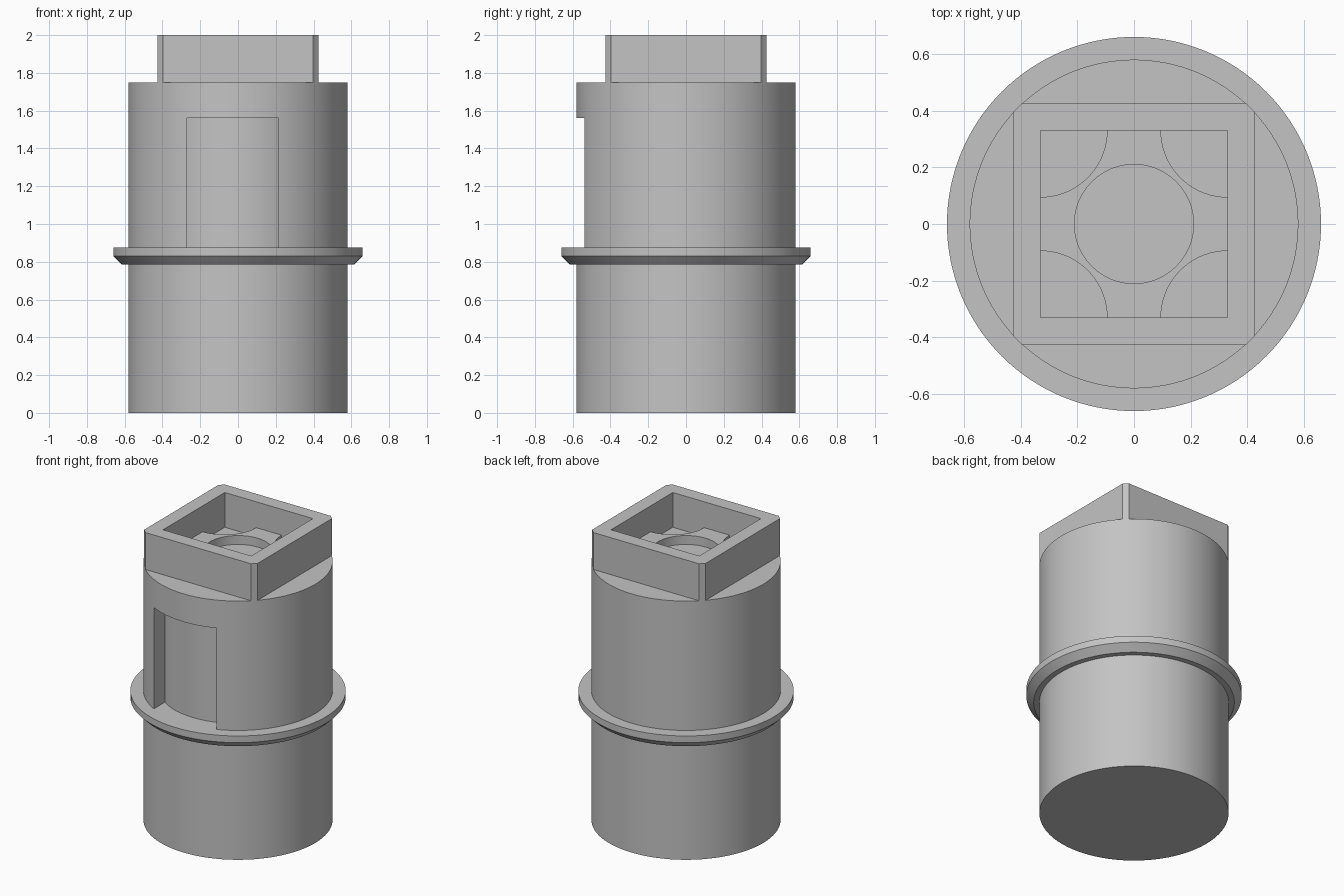
import bpy, bmesh, math

SEGMENTS = 128
cube = bpy.data.objects.get("Cube")
if cube:
    bpy.data.objects.remove(cube, do_unlink=True)

grey = bpy.data.materials.new("plain grey")
grey.use_nodes = True
colour = (0.55, 0.55, 0.55, 1)
grey.diffuse_color = colour
grey.node_tree.nodes["Principled BSDF"].inputs["Base Color"].default_value = colour


def loft(name, rings):
    """Solid skinned through equal-length rings of points, capped at both ends."""
    bm = bmesh.new()
    loops = [[bm.verts.new(p) for p in ring] for ring in rings]
    for low, high in zip(loops, loops[1:]):
        for i in range(len(low)):
            j = (i + 1) % len(low)
            bm.faces.new((low[i], low[j], high[j], high[i]))
    bm.faces.new(loops[0][::-1])
    bm.faces.new(loops[-1])
    mesh = bpy.data.meshes.new(name)
    bm.to_mesh(mesh)
    bm.free()
    mesh.materials.append(grey)
    obj = bpy.data.objects.new(name, mesh)
    bpy.context.collection.objects.link(obj)
    return obj


def turned(name, profile, x=0, y=0):
    angles = [math.tau * i / SEGMENTS for i in range(SEGMENTS)]
    return loft(name, [[(x + r * math.cos(a), y + r * math.sin(a), z) for a in angles]
                       for r, z in profile])


def prism(name, outline, bottom, top):
    return loft(name, [[(x, y, z) for x, y in outline] for z in (bottom, top)])


def box(name, x0, x1, y0, y1, bottom, top):
    return prism(name, [(x0, y0), (x1, y0), (x1, y1), (x0, y1)], bottom, top)


def cut(obj, cutter):
    """Subtract the cutter, then discard it."""
    cutter.hide_render = True
    mod = obj.modifiers.new("cut", "BOOLEAN")
    mod.operation = "DIFFERENCE"
    mod.solver = "EXACT"
    mod.object = cutter
    bpy.context.view_layer.objects.active = obj
    bpy.ops.object.modifier_apply(modifier=mod.name)
    bpy.data.objects.remove(cutter, do_unlink=True)


# Round body with a recessed window following an inner cylinder
body = turned("body", [(0.58, 0), (0.58, 1.75)])
window = box("window_cutter", -0.27, 0.215, -0.7, -0.3, 0.85, 1.56)
cut(window, turned("window_floor_cutter", [(0.48, 0.5), (0.48, 1.8)]))
cut(body, window)

# Collar with a bevelled underside
collar = turned("collar", [(0.615, 0.785), (0.66, 0.83), (0.66, 0.875)])

# Square head with clipped corners and a square pocket
HALF, CLIP, POCKET = 0.425, 0.396, 0.33
outline = [(HALF, -CLIP), (HALF, CLIP), (CLIP, HALF), (-CLIP, HALF),
           (-HALF, CLIP), (-HALF, -CLIP), (-CLIP, -HALF), (CLIP, -HALF)]
head = prism("head", outline, 1.75, 2)
cut(head, box("pocket_cutter", -POCKET, POCKET, -POCKET, POCKET, 1.765, 2.2))

# Raised cross in the pocket, with rounded corner recesses and a central hole
cross = box("pocket_cross", -POCKET, POCKET, -POCKET, POCKET, 1.76, 1.825)
for sx in (-1, 1):
    for sy in (-1, 1):
        cut(cross, turned("corner_cutter", [(0.235, 1.7), (0.235, 1.9)],
                          sx * POCKET, sy * POCKET))
cut(cross, turned("hole_cutter", [(0.21, 1.7), (0.21, 1.9)]))

# Smooth the round walls and keep the edges crisp
bpy.ops.object.select_all(action="DESELECT")
for part in (body, collar, head, cross):
    part.select_set(True)
bpy.context.view_layer.objects.active = body
bpy.ops.object.shade_smooth_by_angle(angle=math.radians(30))
